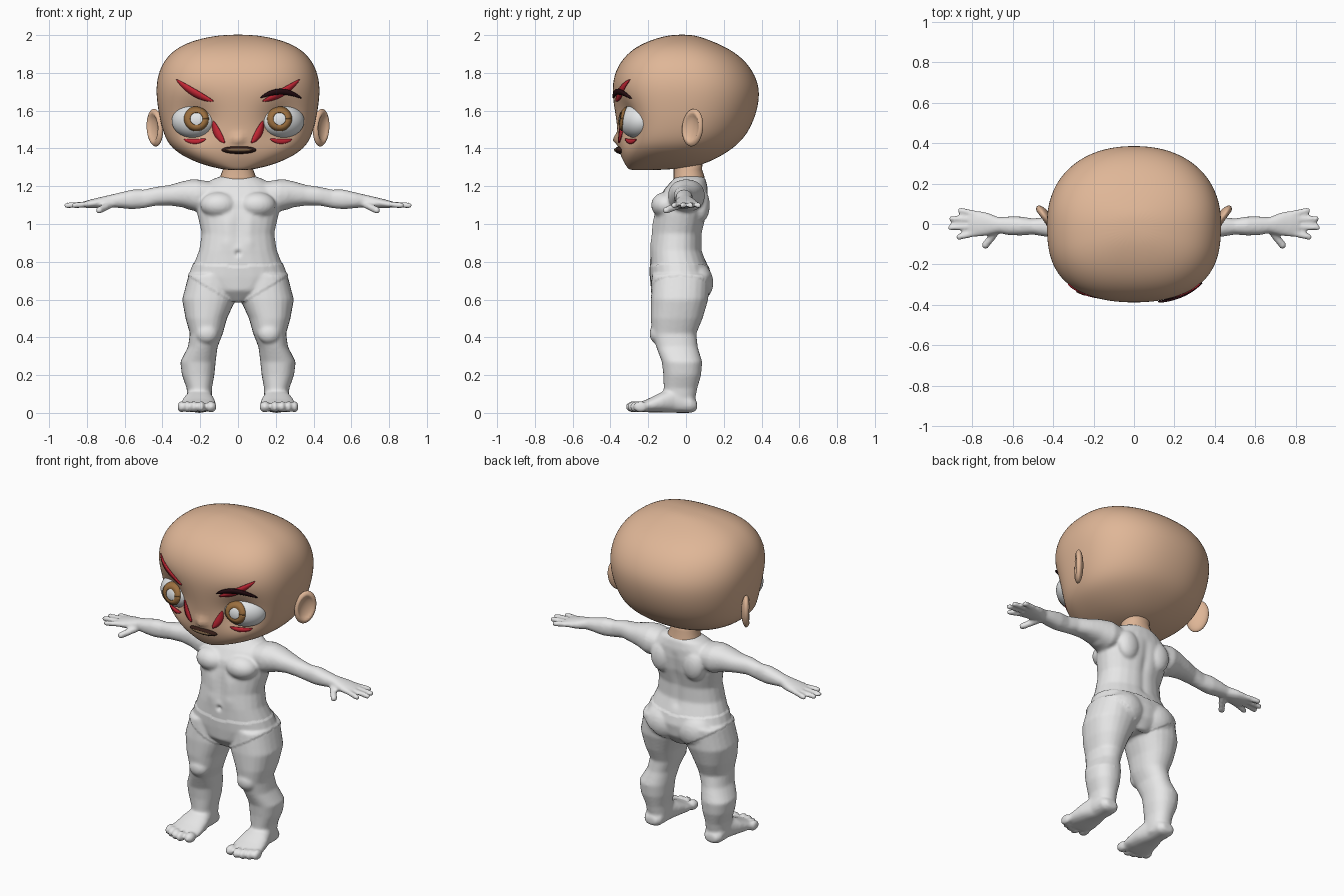
import bpy, bmesh, math
from mathutils import Vector, Matrix
from mathutils.bvhtree import BVHTree

if "Cube" in bpy.data.objects:
    bpy.data.objects.remove(bpy.data.objects["Cube"])


def material(name, rgb):
    m = bpy.data.materials.new(name)
    m.use_nodes = True
    m.diffuse_color = (*rgb, 1)
    m.node_tree.nodes["Principled BSDF"].inputs["Base Color"].default_value = (*rgb, 1)
    return m


SKIN = material("skin tan", (0.74, 0.47, 0.31))
BODY = material("body white", (0.8, 0.8, 0.8))
EYE = material("eye white", (0.82, 0.84, 0.85))
IRIS = material("iris brown", (0.33, 0.16, 0.05))
RED = material("paint red", (0.55, 0.02, 0.035))
BROW = material("brow black", (0.02, 0.004, 0.006))
LIP = material("mouth dark brown", (0.035, 0.013, 0.009))
TEETH = material("teeth brown", (0.2, 0.12, 0.06))


def make(name, bm, mat):
    bmesh.ops.recalc_face_normals(bm, faces=bm.faces)
    me = bpy.data.meshes.new(name)
    bm.to_mesh(me)
    bm.free()
    me.materials.append(mat)
    me.shade_smooth()
    ob = bpy.data.objects.new(name, me)
    bpy.context.scene.collection.objects.link(ob)
    return ob


def loft(bm, axis, rings, n_front=2.3, n_back=2.2, seg=24):
    """Closed tube of superellipse rings (t, u0, u1, v0, v1) along an axis."""
    loops = []
    for t, u0, u1, v0, v1 in rings:
        loop = []
        for i in range(seg):
            a = math.tau * i / seg
            c, s = math.cos(a), math.sin(a)
            e = 2 / (n_front if s < 0 else n_back)
            u = (u0 + u1) / 2 + (u1 - u0) / 2 * math.copysign(abs(c) ** e, c)
            v = (v0 + v1) / 2 + (v1 - v0) / 2 * math.copysign(abs(s) ** e, s)
            loop.append(bm.verts.new({"x": (t, u, v), "y": (u, t, v), "z": (u, v, t)}[axis]))
        loops.append(loop)
    for a, b in zip(loops, loops[1:]):
        for i in range(seg):
            j = (i + 1) % seg
            bm.faces.new((a[i], a[j], b[j], b[i]))
    bm.faces.new(loops[0])
    bm.faces.new(loops[-1])


def ball(bm, center, radii, turn=0.0, seg=24):
    m = Matrix.Translation(center) @ Matrix.Rotation(math.radians(turn), 4, "Z") @ Matrix.Diagonal((*radii, 1))
    return bmesh.ops.create_uvsphere(bm, u_segments=seg, v_segments=seg // 2, radius=1, matrix=m)["verts"]


def digit(bm, a, b, r):
    for i in range(8):
        ball(bm, Vector(a).lerp(Vector(b), i / 7), (r, r, r), seg=12)


def bake(ob):
    dg = bpy.context.evaluated_depsgraph_get()
    me = bpy.data.meshes.new_from_object(ob.evaluated_get(dg))
    ob.modifiers.clear()
    ob.data = me
    me.shade_smooth()


def sculpt(ob, strokes):
    """Push vertices along their normals with soft round strokes."""
    normals = [v.normal.copy() for v in ob.data.vertices]
    start = [v.co.copy() for v in ob.data.vertices]
    for v, p, n in zip(ob.data.vertices, start, normals):
        for center, r, amount in strokes:
            d = (p - Vector(center)).length / r
            if d < 3:
                v.co += n * amount * math.exp(-d * d)


def mirror(ob):
    ob.modifiers.new("mirror", "MIRROR").use_mirror_merge = False


def surface(ob):
    return BVHTree.FromObject(ob, bpy.context.evaluated_depsgraph_get())


def drape(name, rows, target, lift, mat, thick=0.006):
    """Lay a grid of (x, z) points on a surface as a thin plate."""
    bm = bmesh.new()
    grid = []
    for row in rows:
        line = []
        for x, z in row:
            hit = target.ray_cast(Vector((x, -1, z)), Vector((0, 1, 0)))[0]
            line.append(bm.verts.new((x, (hit.y if hit else -0.3) - lift, z)))
        grid.append(line)
    for a, b in zip(grid, grid[1:]):
        for i in range(len(a) - 1):
            bm.faces.new((a[i], a[i + 1], b[i + 1], b[i]))
    ob = make(name, bm, mat)
    solid = ob.modifiers.new("thickness", "SOLIDIFY")
    solid.thickness, solid.offset = thick, 0


def leaf(p0, pm, p1, w):
    p0, pm, p1 = Vector(p0), Vector(pm), Vector(p1)
    rows = []
    for i in range(15):
        t = i / 14
        p = p0 * (1 - t) ** 2 + pm * 2 * t * (1 - t) + p1 * t * t
        d = ((pm - p0) * (1 - t) + (p1 - pm) * t).normalized()
        side = Vector((-d.y, d.x)) * (w * math.sin(math.pi * t) ** 0.7 + 0.001 if 0 < i < 14 else 0.001)
        rows.append([p + side * k for k in (-1, 0, 1)])
    return rows


# Head with eye sockets and nose
bm = bmesh.new()
loft(bm, "z", [(z, -w, w, f, b) for z, w, f, b in (
    (1.285, .05, -.295, -.15), (1.295, .11, -.308, 0), (1.315, .19, -.32, .09),
    (1.35, .275, -.337, .17), (1.4, .352, -.352, .25), (1.46, .39, -.362, .315),
    (1.55, .415, -.372, .363), (1.65, .432, -.388, .39), (1.74, .436, -.393, .388),
    (1.83, .414, -.368, .345), (1.9, .365, -.315, .275), (1.95, .295, -.245, .185),
    (1.985, .19, -.155, .095), (2.003, .07, -.07, .03))], 2.6, 2.2, 32)
head = make("head", bm, SKIN)
head.modifiers.new("round", "SUBSURF").levels = 2
bake(head)
sculpt(head, [((s * .235, -.33, 1.54), .12, -.055) for s in (1, -1)]
       + [((0, -.36, 1.45), .026, .028), ((0, -.34, 1.39), .08, .006)])

# Ears with a hollow inside the rim
bm = bmesh.new()
for v in ball(bm, (0, 0, 0), (1, 1, 1), seg=40):
    r = math.hypot(v.co.y, v.co.z)
    if v.co.x > 0 and r < 0.75:
        v.co.x -= 1.1 * (1 - (r / 0.75) ** 2) ** 0.7
bmesh.ops.transform(bm, verts=bm.verts, matrix=Matrix.Translation((.44, .035, 1.51))
                    @ Matrix.Rotation(math.radians(-35), 4, "Z") @ Matrix.Rotation(math.radians(-8), 4, "X")
                    @ Matrix.Diagonal((.028, .065, .1, 1)))
mirror(make("ears", bm, SKIN))

# Neck
bm = bmesh.new()
loft(bm, "z", [(1.2, -.1, .1, -.07, .1), (1.25, -.095, .095, -.065, .098),
               (1.29, -.08, .08, -.065, .085), (1.36, -.085, .085, -.07, .09)])
make("neck", bm, SKIN)

# Eyes and iris rings
bm = bmesh.new()
ball(bm, (.235, -.262, 1.545), (.122, .085, .09), 26, 48)
eyes = make("eyes", bm, EYE)
mirror(eyes)
bake(eyes)
eye_surface, face = surface(eyes), surface(head)
for s, side in ((1, "left"), (-1, "right")):
    rings = [[(s * .22 + r * math.cos(math.tau * i / 32), 1.557 + r * math.sin(math.tau * i / 32))
              for i in range(33)] for r in (.033, .05, .065)]
    drape(side + "_iris", rings, eye_surface, .003, IRIS, .004)
    # Painted face marks
    marks = {"brow_mark": ((.325, 1.765), (.23, 1.68), (.13, 1.65), .017),
             "nose_mark": ((.13, 1.545), (.115, 1.47), (.07, 1.43), .018),
             "cheek_mark": ((.17, 1.45), (.23, 1.425), (.285, 1.448), .012)}
    for name, (a, m, b, w) in marks.items():
        a, m, b = [(s * x, z) for x, z in (a, m, b)]
        drape(side + "_" + name, leaf(a, m, b, w), face, .004, RED)

# Single dark eyebrow
drape("left_eyebrow", leaf((.12, 1.668), (.23, 1.735), (.335, 1.665), .014), face, .011, BROW, .009)

# Mouth
bm = bmesh.new()
ball(bm, (.005, -.345, 1.392), (.092, .032, .021), 0, 32)
mouth = make("mouth", bm, LIP)
drape("teeth", leaf((-.065, 1.393), (.005, 1.391), (.075, 1.393), .007), surface(mouth), .002, TEETH, .004)

# Body: torso, with one arm and one leg to be mirrored
bm = bmesh.new()
loft(bm, "z", [(z, -w, w, f, b) for z, w, f, b in (
    (.59, .06, -.13, .08), (.65, .19, -.18, .12), (.72, .26, -.187, .13), (.78, .238, -.19, .115),
    (.86, .206, -.19, .085), (.95, .192, -.178, .085), (1.05, .215, -.168, .11),
    (1.13, .225, -.15, .118), (1.19, .2, -.11, .115), (1.235, .14, -.07, .105), (1.255, .085, -.05, .09))])
loft(bm, "z", [
    (.73, .02, .262, -.175, .125), (.6, .012, .296, -.187, .118), (.5, .058, .278, -.187, .088),
    (.42, .08, .255, -.18, .055), (.35, .108, .265, -.158, .062), (.27, .118, .306, -.128, .086),
    (.2, .125, .297, -.12, .08), (.13, .138, .272, -.118, .06), (.08, .138, .268, -.12, .05),
    (.02, .145, .262, -.1, .045)])
loft(bm, "x", [
    (.12, -.09, .09, 1.08, 1.22), (.22, -.095, .1, 1.065, 1.237), (.29, -.078, .08, 1.088, 1.227),
    (.36, -.066, .06, 1.098, 1.207), (.43, -.064, .035, 1.098, 1.197), (.5, -.052, .027, 1.084, 1.182),
    (.56, -.057, .037, 1.078, 1.182), (.62, -.055, .037, 1.084, 1.168), (.67, -.045, .034, 1.088, 1.156),
    (.73, -.058, .058, 1.084, 1.142), (.78, -.064, .066, 1.084, 1.13), (.815, -.055, .06, 1.086, 1.12)])
# Foot and toes
loft(bm, "y", [
    (.058, .17, .245, .015, .06), (.03, .147, .265, 0, .09), (-.06, .138, .272, 0, .14),
    (-.13, .122, .295, .003, .11), (-.2, .115, .308, .003, .075), (-.25, .12, .312, .005, .055)])
for x, y, r in ((.143, -.268, .03), (.195, -.28, .022), (.233, -.272, .021), (.268, -.258, .02), (.3, -.24, .02)):
    ball(bm, (x, y, .032), (r, .04, .03))
# Fingers and thumb
for y0, x1, y1 in ((.05, .857, .066), (.022, .9, .026), (-.012, .905, -.018), (-.045, .865, -.064)):
    digit(bm, (.78, y0, 1.107), (x1, y1, 1.098), .0165)
digit(bm, (.68, -.035, 1.1), (.735, -.105, 1.073), .02)
# Muscles: chest, buttock, shoulder, kneecap, shoulder blade
for center, radii in (((.1, -.105, 1.1), (.1, .08, .07)), ((.11, .055, .69), (.115, .085, .1)),
                      ((.24, 0, 1.155), (.085, .09, .082)), ((.165, -.15, .42), (.06, .043, .055)),
                      ((.11, .08, 1.1), (.07, .046, .09))):
    ball(bm, center, radii)
body = make("body", bm, BODY)
mirror(body)
remesh = body.modifiers.new("fuse", "REMESH")
remesh.mode, remesh.voxel_size = "VOXEL", 0.0085
smooth = body.modifiers.new("soften", "SMOOTH")
smooth.factor, smooth.iterations = 0.5, 6
bake(body)
# Navel, midline and spine grooves, and ribs
sculpt(body, [((0, -.19, .845), .014, -.016)]
       + [((0, -.175, .9 + .03 * i), .02, -.004) for i in range(7)]
       + [((0, .1, .84 + .03 * i), .025, -.007) for i in range(11)]
       + [((s * .06, -.175, z), .035, .006) for s in (1, -1) for z in (.9, .96, 1.01)])
# Raised briefs line
normals = [v.normal.copy() for v in body.data.vertices]
for v, n in zip(body.data.vertices, normals):
    x, z = abs(v.co.x), v.co.z
    if .59 + .62 * max(0, x - .04) < z < .775 + .06 * x and x < .33:
        v.co += n * 0.005
